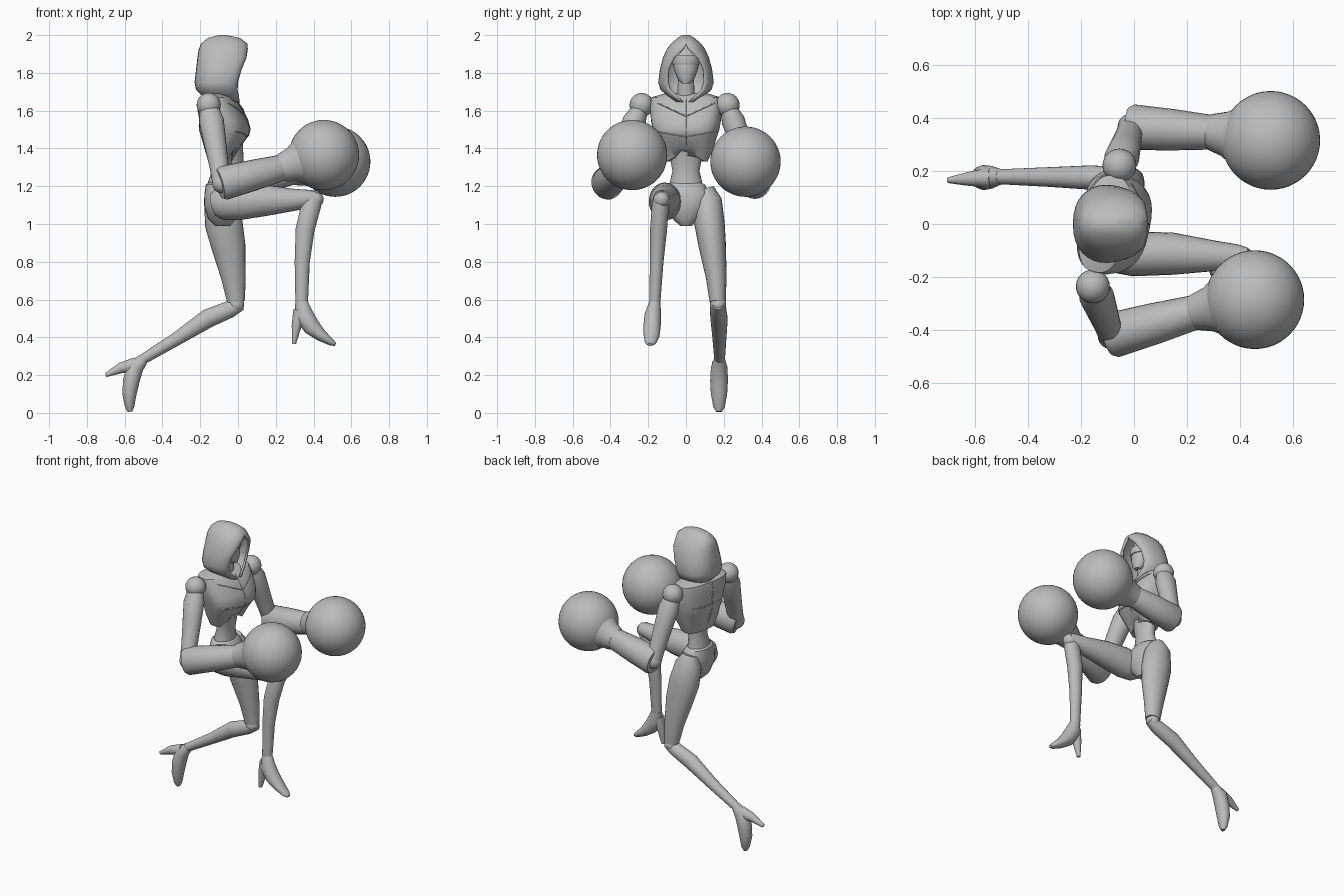
import bpy, bmesh, math
from mathutils import Vector
from mathutils.bvhtree import BVHTree

old = bpy.data.objects.get("Cube")
if old:
    bpy.data.objects.remove(old, do_unlink=True)

grey = bpy.data.materials.new("plain grey")
grey.use_nodes = True
grey.diffuse_color = (0.5, 0.5, 0.5, 1)
grey.node_tree.nodes["Principled BSDF"].inputs["Base Color"].default_value = (0.5, 0.5, 0.5, 1)


def finish(bm, name, angle=40):
    bmesh.ops.recalc_face_normals(bm, faces=bm.faces)
    mesh = bpy.data.meshes.new(name)
    bm.to_mesh(mesh)
    bm.free()
    mesh.materials.append(grey)
    obj = bpy.data.objects.new(name, mesh)
    bpy.context.collection.objects.link(obj)
    bpy.ops.object.select_all(action='DESELECT')
    obj.select_set(True)
    bpy.context.view_layer.objects.active = obj
    bpy.ops.object.shade_smooth_by_angle(angle=math.radians(angle))
    return obj


def power(v, p):
    return math.copysign(abs(v) ** p, v)


def loft_mesh(sections, side=(0, 1, 0), level=False, square=1.0, n=24):
    """Skin rings (x, y, z, half width, half depth) along a path."""
    bm = bmesh.new()
    centres = [Vector(s[:3]) for s in sections]
    rings = []
    for i, s in enumerate(sections):
        t = centres[min(i + 1, len(s) and len(sections) - 1)] - centres[max(i - 1, 0)]
        t = Vector((0, 0, 1)) if level else t.normalized()
        v = Vector(side)
        v = (v - t * v.dot(t)).normalized()
        u = v.cross(t)
        ring = []
        for k in range(n):
            a = math.tau * k / n
            ring.append(bm.verts.new(centres[i] + v * s[3] * power(math.cos(a), square)
                                     + u * s[4] * power(math.sin(a), square)))
        rings.append(ring)
    for a, b in zip(rings, rings[1:]):
        for k in range(n):
            bm.faces.new((a[k], a[(k + 1) % n], b[(k + 1) % n], b[k]))
    bm.faces.new(rings[0][::-1])
    bm.faces.new(rings[-1])
    return bm


def loft(name, sections, angle=40, **kw):
    return finish(loft_mesh(sections, **kw), name, angle)


def ball(name, centre, r, segments=24):
    bm = bmesh.new()
    bmesh.ops.create_uvsphere(bm, u_segments=segments, v_segments=segments // 2, radius=r)
    bmesh.ops.translate(bm, verts=bm.verts, vec=centre)
    return finish(bm, name, 60)


# Chest, turned a little so the left shoulder leads
turned = (0.21, 0.98, 0)
bm = loft_mesh([(-.09, 0, 1.33, .115, .06), (-.085, 0, 1.40, .145, .085), (-.07, 0, 1.47, .165, .12),
                (-.07, 0, 1.50, .175, .13), (-.075, 0, 1.55, .185, .12), (-.095, 0, 1.61, .19, .11),
                (-.11, 0, 1.67, .185, .085), (-.11, 0, 1.69, .12, .05)],
               side=turned, level=True, square=0.75, n=32)
for v in bm.verts:  # arched lower rib edge
    if v.co.z < 1.34 and v.co.x > -.08:
        v.co.z += .06 * max(0, 1 - abs(v.co.y) / .1)
bm.normal_update()
tree = BVHTree.FromBMesh(bm)
finish(bm, "chest", 35)


# Thin raised seams projected onto the chest, front and back
def seam(name, points, way=-1):
    curve = bpy.data.curves.new(name, 'CURVE')
    curve.dimensions = '3D'
    curve.bevel_depth = .003
    curve.bevel_resolution = 1
    hits = []
    for (y0, z0), (y1, z1) in zip(points, points[1:]):
        for k in range(11):
            f = k / 10
            hit = tree.ray_cast(Vector((-way, y0 + (y1 - y0) * f, z0 + (z1 - z0) * f)),
                                Vector((way, 0, 0)))[0]
            if hit:
                hits.append(hit)
    spline = curve.splines.new('POLY')
    spline.points.add(len(hits) - 1)
    for p, h in zip(spline.points, hits):
        p.co = (*h, 1)
    curve.materials.append(grey)
    bpy.context.collection.objects.link(bpy.data.objects.new(name, curve))


seam("collar_seam", [(-.15, 1.64), (0, 1.57), (.15, 1.64)])
seam("sternum_seam", [(0, 1.66), (0, 1.42)])
seam("bust_seam", [(-.16, 1.49), (0, 1.46), (.16, 1.49)])
seam("spine_seam", [(0, 1.66), (0, 1.38)], 1)
seam("shoulder_blade_seam", [(-.15, 1.52), (.15, 1.52)], 1)

# Waist and pelvis
loft("waist", [(-.09, 0, 1.13, .1, .075), (-.1, 0, 1.20, .09, .065), (-.09, 0, 1.28, .072, .05),
               (-.085, 0, 1.36, .085, .055), (-.08, 0, 1.45, .11, .07)], level=True)
loft("pelvis", [(-.08, 0, .99, .03, .04), (-.085, 0, 1.03, .075, .075), (-.09, 0, 1.10, .125, .09),
                (-.09, 0, 1.16, .125, .088), (-.1, 0, 1.21, .1, .07), (-.1, 0, 1.22, .08, .055)],
     level=True, square=0.9)

# Neck and masked face
loft("neck", [(-.1, 0, 1.60, .06, .055), (-.085, 0, 1.68, .045, .045), (-.08, 0, 1.80, .042, .045)], level=True)
loft("face", [(-.03, 0, 1.745, .022, .022), (-.045, 0, 1.77, .045, .045), (-.06, 0, 1.82, .064, .063),
              (-.065, 0, 1.87, .07, .066), (-.07, 0, 1.92, .06, .06), (-.075, 0, 1.95, .03, .03)], level=True)
loft("brow_band", [(-.06, 0, 1.845, .07, .068), (-.062, 0, 1.86, .075, .074), (-.065, 0, 1.895, .073, .07)], level=True)

# Hood: z, back x, front x, half width, half width of the face opening
hood_rows = [(2.0, -.1, -.06, .02, 0), (1.985, -.16, .01, .045, 0), (1.955, -.195, .05, .08, 0),
             (1.925, -.208, .052, .102, .012), (1.88, -.215, .045, .122, .06), (1.82, -.222, .02, .138, .09),
             (1.75, -.23, .0, .147, .095), (1.71, -.222, -.002, .135, .08), (1.68, -.19, .004, .10, .05),
             (1.645, -.16, .01, .06, .012)]
bm = bmesh.new()
rows = []
for z, xb, xf, w, gap in hood_rows:
    xc = xb + (xf - xb) * .52
    half = []
    for k in range(17):
        a = math.pi * (k / 16 - .5)
        s, c = math.sin(a), power(math.cos(a), .85)
        half.append((xc + (xf - xc) * s, gap + (w - gap) * c) if s > 0 else (xc + (xc - xb) * s, w * c))
    pts = [(x, -y) for x, y in half[::-1]] + half[1:]
    rows.append([bm.verts.new((x, y, z)) for x, y in pts])
for a, b in zip(rows, rows[1:]):
    for k in range(len(a) - 1):
        bm.faces.new((a[k], a[k + 1], b[k + 1], b[k]))
bm.faces.new(rows[0])
bmesh.ops.remove_doubles(bm, verts=bm.verts, dist=.0005)
hood = finish(bm, "hood", 50)
solid = hood.modifiers.new("thickness", 'SOLIDIFY')
solid.thickness = .012
solid.offset = -1


# Arms: shoulder ball, upper arm, forearm, flared cuff and round glove
def arm(side, shoulder, elbow, wrist, glove):
    s, e, w, g = map(Vector, (shoulder, elbow, wrist, glove))
    ball(side + "_shoulder", s, .064)

    def along(a, b, stops):
        return [(*a.lerp(b, f), r1, r2) for f, r1, r2 in stops]
    loft(side + "_upper_arm", along(s, e, [(.06, .045, .052), (.2, .062, .066), (.45, .056, .06),
                                           (.8, .05, .05), (1, .05, .05)]))
    ball(side + "_elbow", e, .052)
    loft(side + "_forearm", along(e, w, [(-.04, .074, .08), (.02, .086, .09), (.5, .078, .082),
                                         (.95, .066, .07), (1, .06, .066)]))
    loft(side + "_cuff", along(w, g, [(-.08, .066, .07), (0, .072, .078), (.2, .085, .09), (.5, .13, .13)]))
    ball(side + "_glove", g, .186, 48)


arm("right", (-.155, -.235, 1.63), (-.085, -.42, 1.215), (.24, -.33, 1.30), (.455, -.285, 1.365))
arm("left", (-.055, .22, 1.63), (-.01, .365, 1.22), (.3, .345, 1.28), (.515, .315, 1.33))

# Raised right leg
loft("right_thigh", [(-.13, -.09, 1.10, .05, .06), (-.09, -.1, 1.11, .08, .09), (0, -.112, 1.12, .085, .1),
                     (.15, -.112, 1.125, .079, .082), (.3, -.12, 1.128, .058, .058),
                     (.39, -.125, 1.135, .048, .045), (.43, -.125, 1.14, .035, .035)])
ball("right_knee", (.41, -.13, 1.13), .043)
loft("right_shin", [(.415, -.13, 1.165, .03, .03), (.39, -.135, 1.11, .045, .053), (.355, -.145, .97, .045, .05),
                    (.34, -.155, .8, .036, .04), (.337, -.165, .58, .029, .033)])
loft("right_foot", [(.336, -.165, .585, .03, .034), (.348, -.175, .52, .044, .05), (.39, -.18, .455, .046, .046),
                    (.44, -.182, .41, .042, .032), (.495, -.188, .373, .03, .018), (.515, -.19, .362, .014, .009)])
loft("right_heel", [(.33, -.175, .54, .036, .038), (.31, -.178, .46, .028, .026), (.296, -.18, .365, .012, .011)])

# Trailing left leg
loft("left_thigh", [(-.1, .09, 1.18, .06, .05), (-.095, .11, 1.12, .08, .085), (-.075, .125, 1.0, .08, .1),
                    (-.05, .14, .88, .072, .09), (-.025, .16, .72, .055, .065), (-.01, .168, .59, .043, .048)])
ball("left_knee", (-.01, .17, .575), .043)
loft("left_shin", [(.02, .17, .575, .03, .03), (-.04, .17, .55, .043, .045), (-.16, .175, .5, .046, .05),
                   (-.32, .177, .395, .037, .036), (-.51, .178, .28, .028, .027)])
loft("left_foot", [(-.5, .178, .288, .028, .028), (-.545, .176, .24, .044, .045), (-.565, .175, .17, .047, .044),
                   (-.575, .175, .1, .043, .038), (-.574, .175, .03, .03, .024), (-.572, .175, .006, .015, .012)])
loft("left_heel", [(-.54, .175, .255, .038, .04), (-.62, .17, .238, .027, .028), (-.7, .165, .2, .011, .011)])
